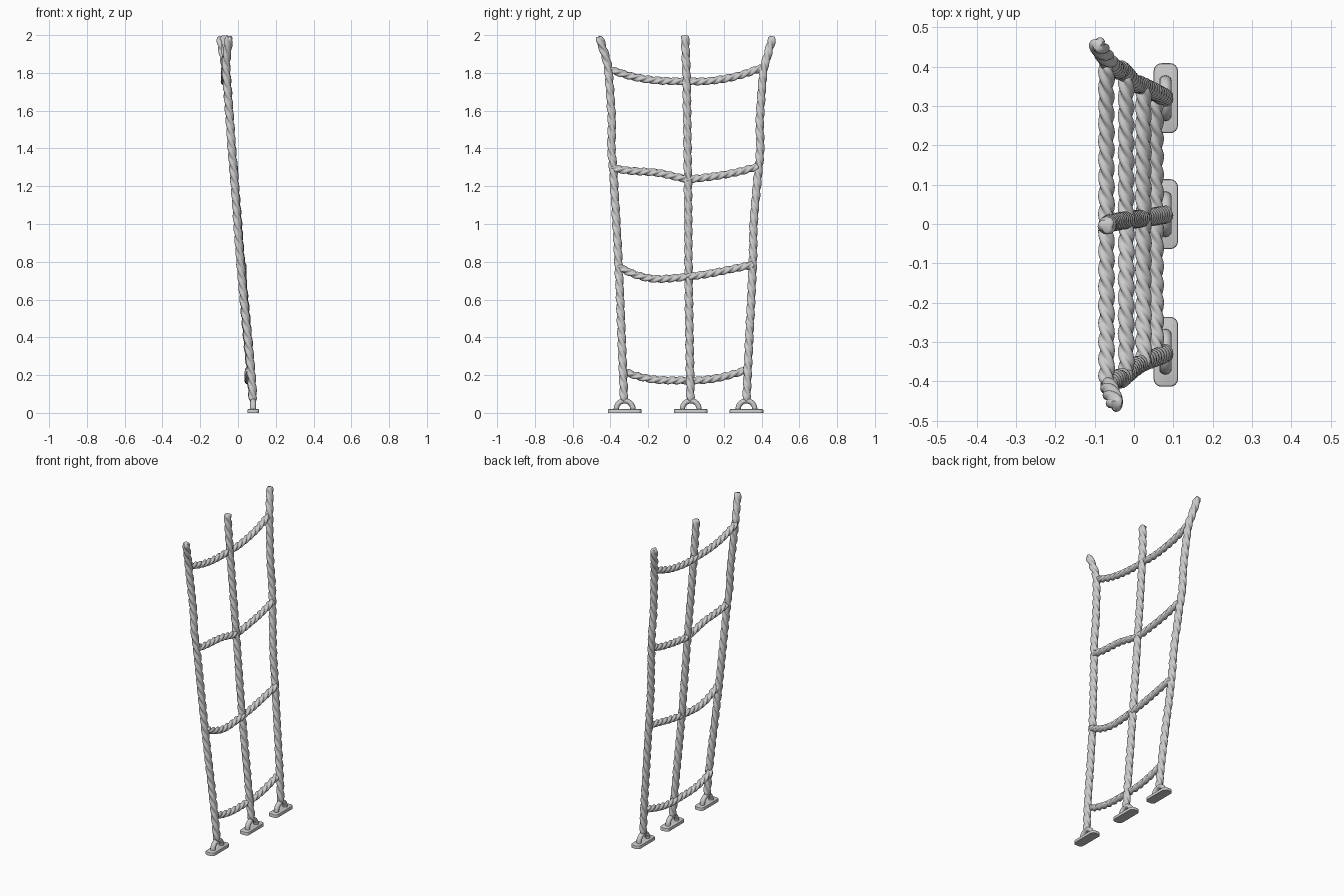
import bpy, bmesh, math
from mathutils import Vector

if "Cube" in bpy.data.objects:
    bpy.data.objects.remove(bpy.data.objects["Cube"])


def sample_path(pts, step):
    """Catmull-Rom through the points, resampled at even spacing."""
    p = [Vector(q) for q in pts]
    p = [2 * p[0] - p[1]] + p + [2 * p[-1] - p[-2]]
    dense = []
    for i in range(1, len(p) - 2):
        a, b, c, d = p[i - 1:i + 3]
        for k in range(60):
            t = k / 60
            dense.append(0.5 * (2 * b + (c - a) * t + (2 * a - 5 * b + 4 * c - d) * t * t
                                + (3 * b - a - 3 * c + d) * t ** 3))
    dense.append(p[-2])
    out, acc = [dense[0]], 0.0
    for q, r in zip(dense, dense[1:]):
        acc += (r - q).length
        if acc >= step:
            out.append(r)
            acc = 0.0
    if (out[-1] - dense[-1]).length > step * 0.3:
        out.append(dense[-1])
    return out


def smooth(ob, angle):
    bpy.ops.object.select_all(action='DESELECT')
    ob.select_set(True)
    bpy.context.view_layer.objects.active = ob
    bpy.ops.object.shade_smooth_by_angle(angle=math.radians(angle))


def finish(bm, name, angle):
    bmesh.ops.recalc_face_normals(bm, faces=bm.faces)
    me = bpy.data.meshes.new(name)
    bm.to_mesh(me)
    bm.free()
    ob = bpy.data.objects.new(name, me)
    bpy.context.collection.objects.link(ob)
    smooth(ob, angle)
    return ob


def rope(name, pts, radius, lobe, pitch):
    """Three-strand laid rope swept along a path."""
    path = sample_path(pts, 0.01)
    d = radius * lobe
    a = radius - d
    n = 21
    bm = bmesh.new()
    rings, dist = [], 0.0
    last = len(path) - 1
    for i, c in enumerate(path):
        if i:
            dist += (c - path[i - 1]).length
        t = (path[min(i + 1, last)] - path[max(i - 1, 0)]).normalized()
        u = (Vector((1, 0, 0)) - t * t.x).normalized()
        v = t.cross(u)
        s = {0: 0.65, 1: 0.93}.get(min(i, last - i), 1.0)
        ring = []
        for k in range(n):
            th = 2 * math.pi * k / n
            ph = (th + math.pi / 3) % (2 * math.pi / 3) - math.pi / 3
            r = s * (d * math.cos(ph) + math.sqrt(a * a - (d * math.sin(ph)) ** 2))
            w = th - 2 * math.pi * dist / pitch
            ring.append(bm.verts.new(c + u * r * math.cos(w) + v * r * math.sin(w)))
        rings.append(ring)
    for p, q in zip(rings, rings[1:]):
        for k in range(n):
            bm.faces.new((p[k], p[(k + 1) % n], q[(k + 1) % n], q[k]))
    bm.faces.new(rings[0])
    bm.faces.new(rings[-1])
    return finish(bm, name, 60)


# Upright ropes, leaning back towards -x
rope("upright_rope_left", [(.08, -.328, .06), (.067, -.335, .25), (.017, -.355, .75),
     (-.02, -.383, 1.25), (-.033, -.395, 1.4), (-.043, -.393, 1.55), (-.062, -.41, 1.8),
     (-.06, -.424, 1.88), (-.046, -.461, 1.992)], .0235, .44, .19)
rope("upright_rope_middle", [(.08, .024, .06), (.022, .014, .7), (-.018, .01, 1.22),
     (-.058, .003, 1.75), (-.07, -.005, 1.998)], .0235, .44, .19)
rope("upright_rope_right", [(.08, .32, .06), (.067, .328, .25), (.017, .353, .78),
     (0, .358, 1.0), (-.02, .38, 1.25), (-.033, .393, 1.4), (-.043, .391, 1.55),
     (-.062, .409, 1.8), (-.075, .428, 1.88), (-.095, .459, 1.992)], .0235, .44, .19)

# Sagging cross ropes: depth and (y, z) points
cross = [
    (-.07, [(-.41, 1.82), (-.3, 1.785), (-.2, 1.765), (-.1, 1.757), (0, 1.756), (.12, 1.757),
            (.27, 1.783), (.41, 1.83)]),
    (-.02, [(-.395, 1.298), (-.3, 1.282), (-.15, 1.271), (0, 1.24), (.1, 1.246), (.25, 1.27),
            (.385, 1.305)]),
    (.024, [(-.362, .775), (-.27, .733), (-.17, .71), (-.05, .715), (.1, .733), (.25, .763),
            (.36, .785)]),
    (.055, [(-.335, .222), (-.25, .193), (-.15, .175), (0, .172), (.1, .175), (.2, .192),
            (.325, .228)])]
for i, (x, pts) in enumerate(cross):
    rope(f"cross_rope_{i + 1}", [(x, y, z) for y, z in pts], .0215, .47, .14)

# Ground anchors: rounded plate and half-ring eye
for side, y in (("left", -.325), ("middle", .025), ("right", .32)):
    bm = bmesh.new()
    bmesh.ops.create_cube(bm, size=1)
    for v in bm.verts:
        v.co = Vector((.081 + v.co.x * .062, y + v.co.y * .178, .01 + v.co.z * .02))
    edges = [e for e in bm.edges if abs(e.verts[0].co.z - e.verts[1].co.z) > .01]
    bmesh.ops.bevel(bm, geom=edges, offset=.02, segments=4, profile=.5, affect='EDGES')
    rim = [e for e in bm.edges if all(v.co.z > .019 for v in e.verts)]
    bmesh.ops.bevel(bm, geom=rim, offset=.005, segments=2, profile=.5, affect='EDGES')
    finish(bm, f"anchor_plate_{side}", 35)

    bm = bmesh.new()
    rings = []
    arc = [(-1, -.012)] + [(-math.cos(math.pi * i / 16), None) for i in range(17)] + [(1, -.012)]
    for i, (cx, drop) in enumerate(arc):
        ang = math.pi * min(max(i - 1, 0), 16) / 16
        ring = []
        for k in range(12):
            t = 2 * math.pi * k / 12
            r = .044 + .014 * math.cos(t)
            ring.append(bm.verts.new((.08 + .0155 * math.sin(t), y - r * math.cos(ang),
                                      .02 + r * math.sin(ang) + (drop or 0))))
        rings.append(ring)
    for p, q in zip(rings, rings[1:]):
        for k in range(12):
            bm.faces.new((p[k], p[(k + 1) % 12], q[(k + 1) % 12], q[k]))
    bm.faces.new(rings[0])
    bm.faces.new(rings[-1])
    finish(bm, f"anchor_eye_{side}", 40)
